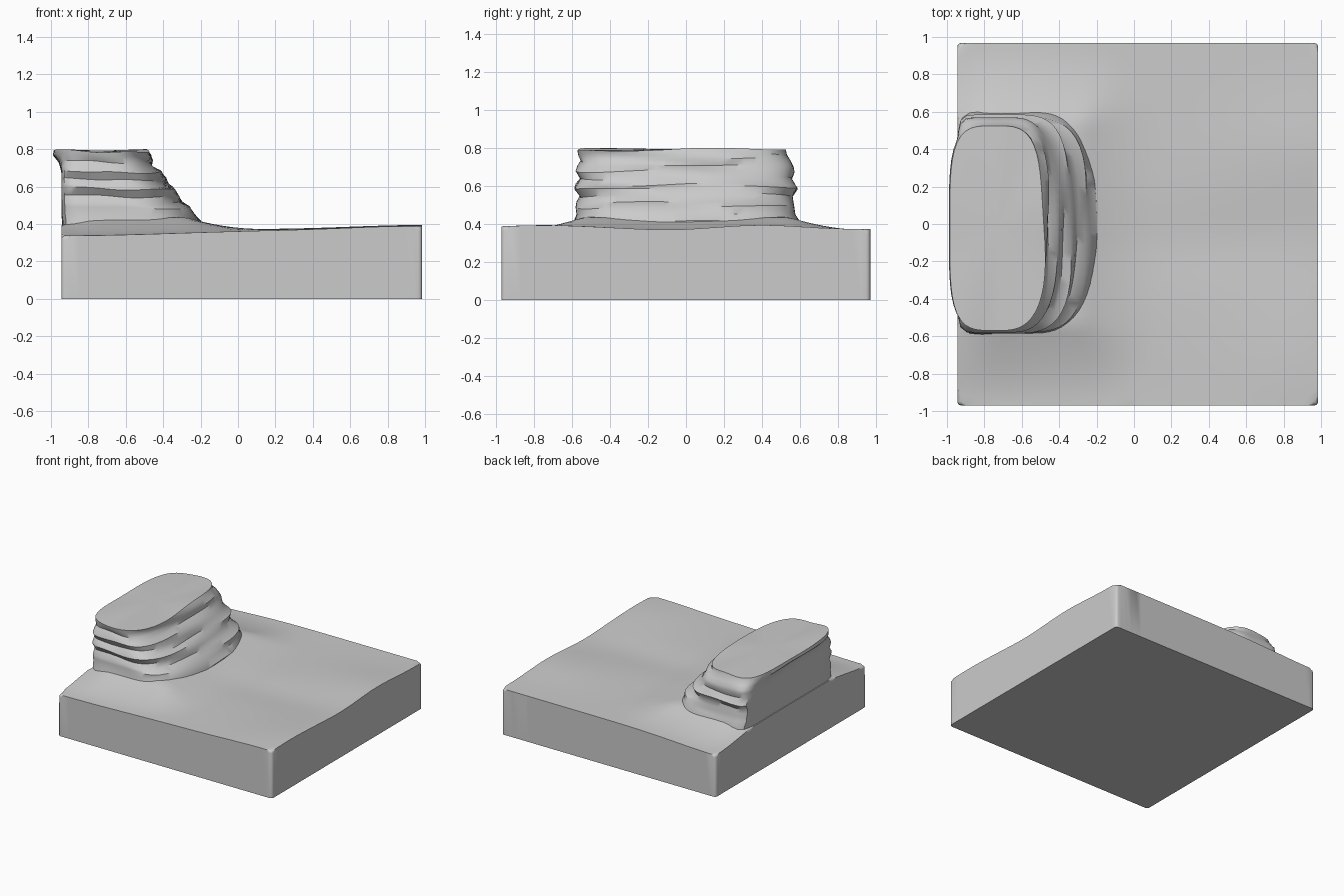
import bpy, bmesh
from math import sin, cos, pi, exp

if "Cube" in bpy.data.objects:
    bpy.data.objects.remove(bpy.data.objects["Cube"])

X0, X1, Y0, Y1 = -0.945, 0.985, -0.97, 0.968
N = 40


def finish(bm, name, angle):
    bmesh.ops.recalc_face_normals(bm, faces=bm.faces[:])
    me = bpy.data.meshes.new(name)
    bm.to_mesh(me)
    bm.free()
    ob = bpy.data.objects.new(name, me)
    bpy.context.collection.objects.link(ob)
    bpy.ops.object.select_all(action='DESELECT')
    ob.select_set(True)
    bpy.context.view_layer.objects.active = ob
    bpy.ops.object.shade_smooth_by_angle(angle=angle)
    return ob


def hill(x, y, cx, cy, rx, ry):
    return exp(-((x - cx) / rx) ** 2 - ((y - cy) / ry) ** 2)


def ground_height(x, y):
    z = 0.372
    z -= 0.035 * hill(x, y, -0.95, -1.0, 0.9, 0.28)   # low front left edge
    z -= 0.03 * hill(x, y, -0.95, 1.0, 0.5, 0.35)     # low back left corner
    z += 0.022 * hill(x, y, 0.9, -0.75, 0.4, 0.4)
    z += 0.022 * hill(x, y, 0.95, 0.4, 0.5, 0.3)
    z -= 0.012 * hill(x, y, 0.4, -0.1, 0.6, 0.2)
    # apron of earth rising to the foot of the outcrop
    dx, dy = max(0, x + 0.28), max(0, abs(y) - 0.54)
    d = (dx * dx + dy * dy) ** 0.5
    z += 0.065 * max(0, 1 - d / 0.42) ** 2 * min(1, 0.35 + (x - X0) / 0.25)
    return z


# Ground slab: height-field top, straight walls, softened rim
bm = bmesh.new()
top = []
for i in range(N + 1):
    row = []
    for j in range(N + 1):
        x, y = X0 + (X1 - X0) * i / N, Y0 + (Y1 - Y0) * j / N
        row.append(bm.verts.new((x, y, ground_height(x, y))))
    top.append(row)
for i in range(N):
    for j in range(N):
        bm.faces.new((top[i][j], top[i + 1][j], top[i + 1][j + 1], top[i][j + 1]))
rim = ([top[i][0] for i in range(N)] + [top[N][j] for j in range(N)]
       + [top[i][N] for i in range(N, 0, -1)] + [top[0][j] for j in range(N, 0, -1)])
foot = [bm.verts.new((v.co.x, v.co.y, 0)) for v in rim]
n = len(rim)
for k in range(n):
    bm.faces.new((rim[k], foot[k], foot[(k + 1) % n], rim[(k + 1) % n]))
bm.faces.new(foot)
soft = [bm.edges.get((rim[k], rim[(k + 1) % n])) for k in range(n)]
soft += [bm.edges.get((rim[k], foot[k])) for k in range(0, n, N)]
bmesh.ops.bevel(bm, geom=soft, offset=0.022, segments=3, profile=0.5, affect='EDGES')
finish(bm, "ground_slab", 0.8)

# Rock outcrop: stacked strata rings (z, left x, right x, front y, back y, left squareness)
strata = [
    (0.30, -0.94, -0.20, -0.59, 0.59, 12),
    (0.41, -0.94, -0.21, -0.59, 0.60, 12),
    (0.45, -0.945, -0.235, -0.575, 0.575, 12),
    (0.49, -0.945, -0.25, -0.58, 0.57, 12),
    (0.515, -0.945, -0.305, -0.575, 0.565, 12),
    (0.55, -0.945, -0.325, -0.555, 0.56, 12),
    (0.59, -0.945, -0.335, -0.585, 0.585, 12),
    (0.605, -0.945, -0.37, -0.58, 0.575, 12),
    (0.64, -0.945, -0.395, -0.555, 0.555, 12),
    (0.68, -0.945, -0.42, -0.58, 0.57, 11),
    (0.705, -0.95, -0.45, -0.57, 0.565, 9),
    (0.735, -0.96, -0.46, -0.55, 0.55, 6),
    (0.765, -0.99, -0.475, -0.565, 0.53, 4),
    (0.79, -0.985, -0.48, -0.57, 0.525, 4),
]
SEG = 72
bm = bmesh.new()
rings = []
for s, (z, xl, xr, yf, yb, sq) in enumerate(strata):
    cx, cy = (xl + xr) / 2, (yf + yb) / 2
    ring = []
    for k in range(SEG):
        a = 2 * pi * k / SEG
        c, d = cos(a), sin(a)
        e = 3.2 if c > 0 else sq
        r = (abs(c) ** e + abs(d) ** e) ** (-1 / e)
        wob = 0.012 * sin(3 * a + 1.7 * s) * max(0, c)
        x = cx + (xr - xl) / 2 * r * c + wob
        y = cy + (yb - yf) / 2 * r * d
        wave = 0.007 * sin(2 * a + 0.6) + 0.004 * sin(5 * a + s)
        ring.append(bm.verts.new((x, y, z + wave)))
    rings.append(ring)
for lo, hi in zip(rings, rings[1:]):
    for k in range(SEG):
        m = (k + 1) % SEG
        bm.faces.new((lo[k], lo[m], hi[m], hi[k]))
bm.faces.new(rings[0])
# gently domed flat cap
mid = bm.verts.new((-0.73, -0.02, 0.792))
for k in range(SEG):
    bm.faces.new((rings[-1][k], rings[-1][(k + 1) % SEG], mid))
finish(bm, "rock_outcrop", 0.7)
